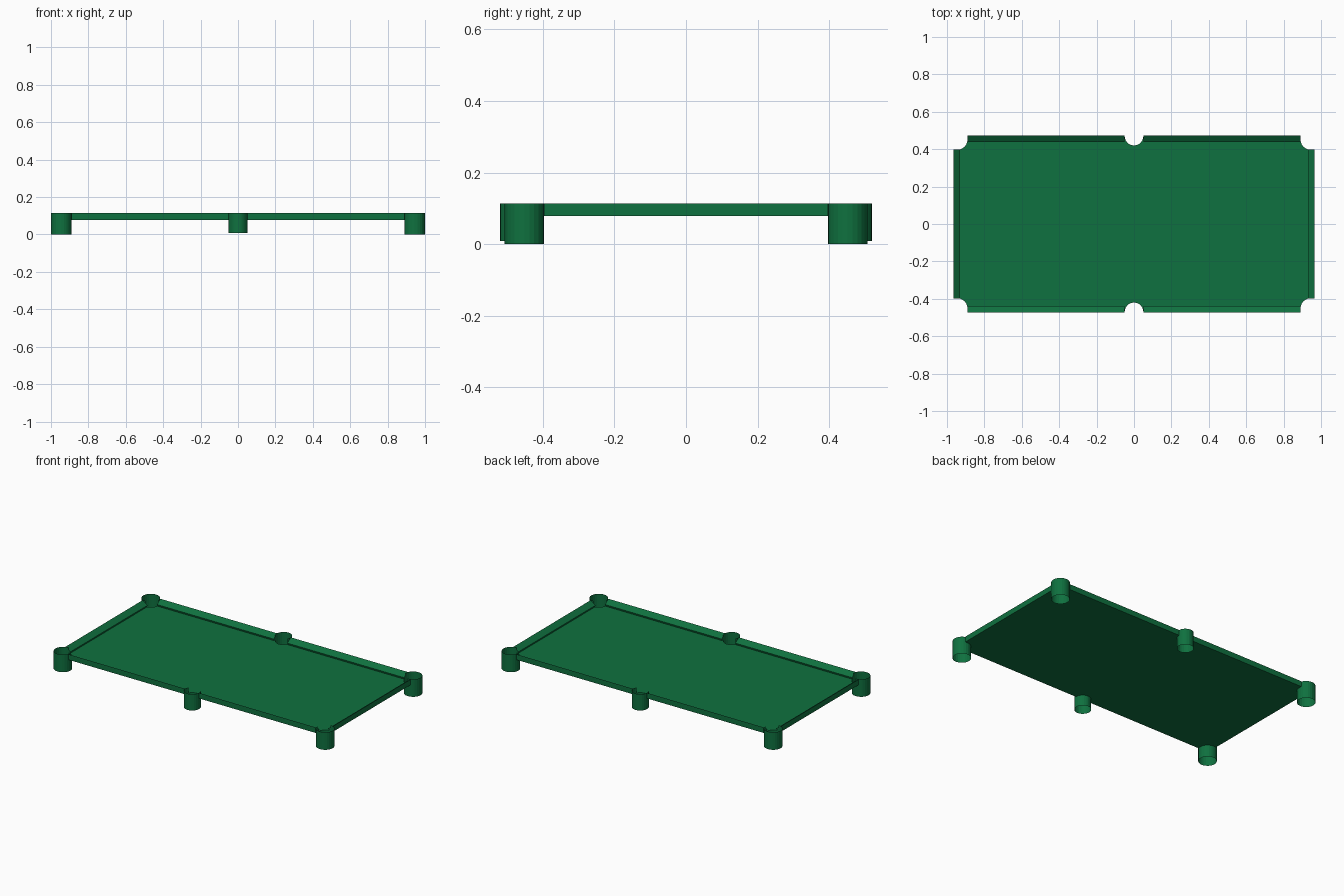
import bpy, math

if "Cube" in bpy.data.objects:
    bpy.data.objects.remove(bpy.data.objects["Cube"])

BED, TOP = 0.078, 0.114
SEG = 24

felt = bpy.data.materials.new("green_felt")
felt.diffuse_color = (0.0048, 0.165, 0.05, 1)
felt.use_nodes = True
felt.node_tree.nodes["Principled BSDF"].inputs["Base Color"].default_value = felt.diffuse_color


def add(name, verts, faces, mirror):
    me = bpy.data.meshes.new(name)
    me.from_pydata(verts, [], faces)
    me.materials.append(felt)
    ob = bpy.data.objects.new(name, me)
    bpy.context.collection.objects.link(ob)
    m = ob.modifiers.new("mirror", 'MIRROR')
    m.use_axis = ('x' in mirror, 'y' in mirror, False)
    m.merge_threshold = 0.0001
    return ob


def arc(cx, cy, r, a0, a1, n):
    return [(cx + r * math.cos(math.radians(a0 + (a1 - a0) * i / n)),
             cy + r * math.sin(math.radians(a0 + (a1 - a0) * i / n)))
            for i in range(n + 1)]


CORNER = (0.945, 0.452, 0.055)
SIDE = (0.0, 0.47, 0.05)

# playing bed: one quarter with pocket cut-outs, mirrored
quarter = [(0, 0), (0.965, 0), (0.965, 0.397)]
quarter += arc(*CORNER, 270, 180, 6)
quarter += [(0.89, 0.473), (0.05, 0.473)]
quarter += arc(*SIDE, 0, -90, 6)
add("playing_bed", [(x, y, BED) for x, y in quarter],
    [list(range(len(quarter)))], 'xy')


# cushions: sloped profile (distance out, height) swept along a rail
def cushion(name, outer, a, b, along_x, mirror):
    prof = [(outer, BED), (outer, TOP), (outer - 0.035, BED + 0.012),
            (outer - 0.031, BED)]
    verts = [((t, d, z) if along_x else (d, t, z))
             for t in (a, b) for d, z in prof]
    faces = [(i, (i + 1) % 4, 4 + (i + 1) % 4, 4 + i) for i in range(3)]
    faces += [(3, 2, 1, 0), (4, 5, 6, 7)]
    if not along_x:
        faces = [f[::-1] for f in faces]
    # outward winding for the rail orientation
    add(name, verts, [f[::-1] for f in faces], mirror)


cushion("long_cushion", 0.473, 0.05, 0.89, True, 'xy')
cushion("end_cushion", 0.965, -0.397, 0.397, False, 'x')


# pockets: open tubes, lowered to the bed on the side facing play
def pocket(name, c, bottom, open_from, open_to, mirror):
    ring = arc(*c, 0, 360, SEG)
    verts, faces = [], []
    for i in range(SEG):
        mid = (i + 0.5) * 360 / SEG
        top = BED if open_from < mid < open_to else TOP
        (x0, y0), (x1, y1) = ring[i], ring[i + 1]
        n = len(verts)
        verts += [(x0, y0, bottom), (x1, y1, bottom), (x1, y1, top), (x0, y0, top)]
        faces.append((n, n + 1, n + 2, n + 3))
    add(name, verts, faces, mirror)


pocket("corner_pocket", CORNER, 0.0, 180, 270, 'xy')
pocket("side_pocket", SIDE, 0.008, 210, 330, 'y')
